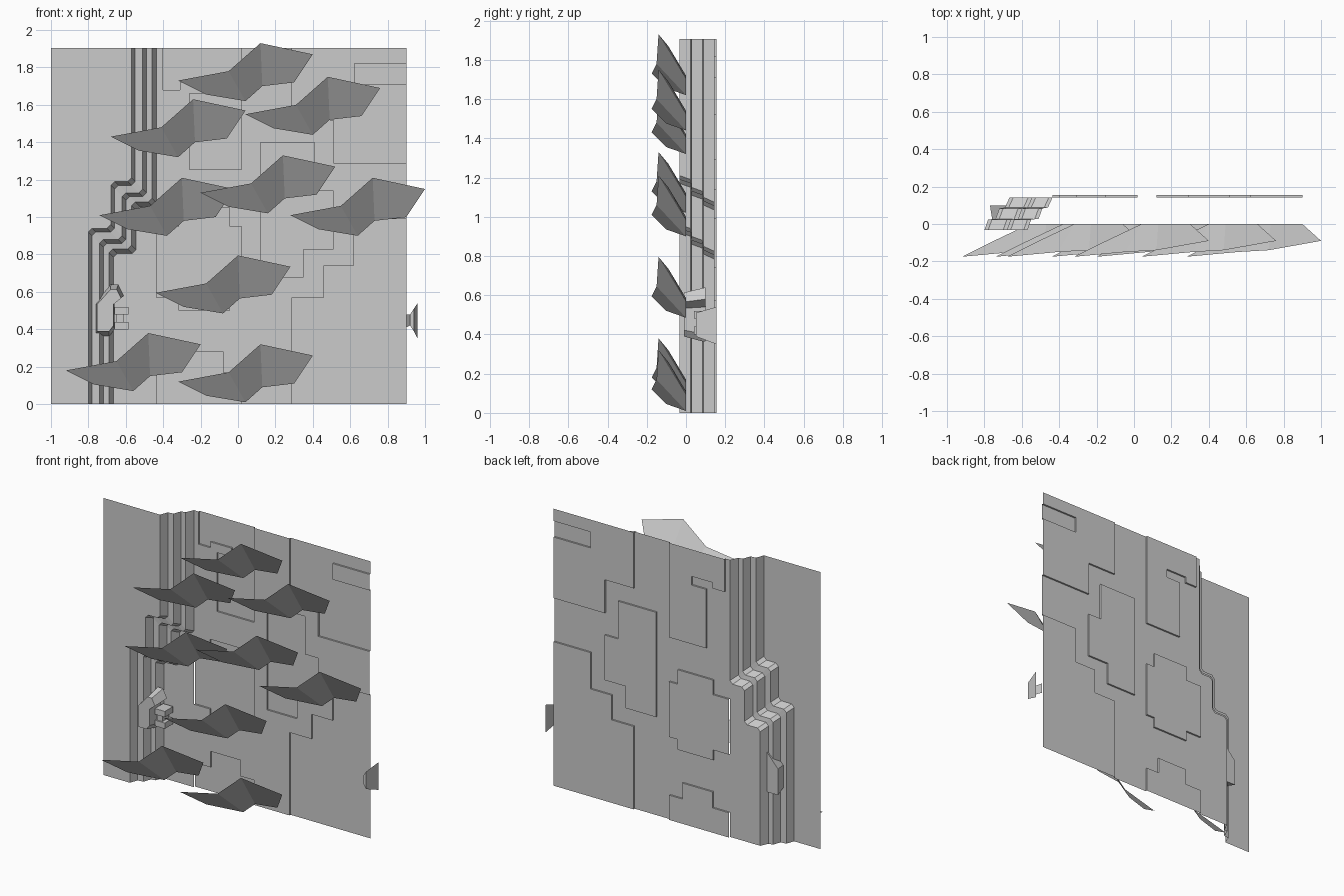
import bpy, bmesh

if "Cube" in bpy.data.objects:
    bpy.data.objects.remove(bpy.data.objects["Cube"])

stone = bpy.data.materials.new("light_grey")
stone.use_nodes = True
GREY = (0.6, 0.6, 0.6, 1)
stone.diffuse_color = GREY
stone.node_tree.nodes["Principled BSDF"].inputs["Base Color"].default_value = GREY

TOP, LEFT, RIGHT = 1.905, -1.0, 0.9
FLOOR, SUNK = 0.143, 0.155


def make(name, verts, faces):
    """Mesh object from points and faces."""
    mesh = bpy.data.meshes.new(name)
    mesh.from_pydata(verts, [], faces)
    mesh.materials.append(stone)
    obj = bpy.data.objects.new(name, mesh)
    bpy.context.collection.objects.link(obj)
    return obj


def strip(name, columns):
    """Sheet skinned between neighbouring columns of points."""
    n = len(columns[0])
    faces = [(c * n + i, c * n + n + i, c * n + n + i + 1, c * n + i + 1)
             for c in range(len(columns) - 1) for i in range(n - 1)]
    return make(name, [p for col in columns for p in col], faces)


def prism(name, outline, y0, y1, inset=0.0):
    """Outline in x and z extruded along y, its front shrunk by inset."""
    n = len(outline)
    cx = sum(p[0] for p in outline) / n
    cz = sum(p[1] for p in outline) / n
    k = 1 - inset
    front = [(cx + (x - cx) * k, y0, cz + (z - cz) * k) for x, z in outline]
    back = [(x, y1, z) for x, z in outline]
    sides = [(i, n + i, n + (i + 1) % n, (i + 1) % n) for i in range(n)]
    return make(name, front + back, sides + [tuple(range(n)), tuple(range(2 * n - 1, n - 1, -1))])


def box(name, x0, x1, y0, y1, z0, z1):
    return prism(name, [(x0, z0), (x1, z0), (x1, z1), (x0, z1)], y0, y1)


# Terraced cliff: a jogged edge line repeated down a stepped profile
edge = [(-0.80, 0), (-0.80, 0.92), (-0.78, 0.94), (-0.70, 0.94), (-0.68, 0.96),
        (-0.68, 1.17), (-0.66, 1.19), (-0.59, 1.19), (-0.57, 1.21), (-0.57, TOP)]
profile = [(0, -0.033), (0.02, 0.023), (0.06, 0.028), (0.08, 0.083),
           (0.11, 0.088), (0.135, FLOOR)]


def level(d, y, fixed_x=None):
    last = len(edge) - 1
    return [(x + d if fixed_x is None else fixed_x, y,
             z if i in (0, last) else z - d) for i, (x, z) in enumerate(edge)]


base_x = edge[-1][0] + profile[-1][0]
strip("terraced_cliff",
      [level(0, profile[0][1], LEFT)] + [level(d, y) for d, y in profile]
      + [level(profile[-1][0], FLOOR, base_x)])

# Floor with sunken beds, each bed a group of rectangles x0, x1, z0, z1
beds = [
    (0.29, 0.9, 0, 0.57), (0.46, 0.9, 0.57, 0.74), (0.62, 0.9, 0.74, 0.99),
    (0.29, 0.9, 1.52, TOP), (0.51, 0.9, 1.29, 1.52),
    (0.12, 0.35, 0.68, 1.40), (0.35, 0.41, 0.83, 1.40), (0.41, 0.51, 0.83, 1.14),
    (-0.315, -0.045, 0.5, 1.05), (base_x, 0.02, 0.57, 0.95),
    (-0.31, -0.08, 0, 0.28), (base_x, 0.02, 0, 0.17),
    (-0.26, 0.02, 1.255, TOP), (-0.40, -0.26, 1.68, TOP),
]
islands = [(0.62, 0.9, 1.71, 1.82), (-0.31, -0.15, 1.66, 1.72)]


def inside(rects, x, z):
    return any(a < x < b and c < z < d for a, b, c, d in rects)


rects = beds + islands
xs = sorted({base_x, RIGHT} | {v for r in rects for v in r[:2]})
zs = sorted({0, TOP} | {v for r in rects for v in r[2:]})


def depth(i, j):
    x, z = (xs[i] + xs[i + 1]) / 2, (zs[j] + zs[j + 1]) / 2
    return SUNK if inside(beds, x, z) and not inside(islands, x, z) else FLOOR


bm = bmesh.new()


def quad(*pts):
    bm.faces.new([bm.verts.new(p) for p in pts])


for i in range(len(xs) - 1):
    for j in range(len(zs) - 1):
        a, b, c, d, y = xs[i], xs[i + 1], zs[j], zs[j + 1], depth(i, j)
        quad((a, y, c), (b, y, c), (b, y, d), (a, y, d))
        if i + 2 < len(xs) and (e := depth(i + 1, j)) != y:
            quad((b, y, c), (b, e, c), (b, e, d), (b, y, d))
        if j + 2 < len(zs) and (e := depth(i, j + 1)) != y:
            quad((a, y, d), (b, y, d), (b, e, d), (a, e, d))
bmesh.ops.remove_doubles(bm, verts=bm.verts, dist=0.0001)
bmesh.ops.dissolve_limit(bm, angle_limit=0.02, verts=bm.verts, edges=bm.edges)
floor = make("sunken_floor", [], [])
bm.to_mesh(floor.data)
bm.free()

# Boulder and bracket set in the cliff
prism("cliff_boulder", [(-0.77, 0.36), (-0.69, 0.36), (-0.66, 0.40), (-0.66, 0.54),
                        (-0.61, 0.58), (-0.64, 0.64), (-0.68, 0.64), (-0.77, 0.54)],
      -0.01, 0.10, 0.2)
for side, z in (("lower", 0.40), ("upper", 0.48)):
    box("bracket_" + side + "_arm", -0.66, -0.585, 0.04, 0.13, z, z + 0.04)
box("bracket_post", -0.65, -0.61, 0.05, 0.12, 0.44, 0.48)

# Flared stub on the right rim
strip("rim_stub", [[(0.90, 0.145, 0.41), (0.90, 0.145, 0.48)],
                   [(0.92, 0.05, 0.42), (0.92, 0.05, 0.48)],
                   [(0.94, 0.05, 0.39), (0.94, 0.05, 0.51)],
                   [(0.96, 0.155, 0.35), (0.96, 0.155, 0.54)]])

# Leaning shards: outer edge and inner edge relative to the pointed tip
outer = [(0, -0.175, 0), (0.27, -0.15, 0.05), (0.44, -0.14, 0.2), (0.72, -0.09, 0.14)]
inner = [(0.15, -0.10, -0.075), (0.36, 0, -0.11), (0.45, 0, -0.03), (0.62, 0, -0.01)]
tips = [(-0.32, 1.73), (0.04, 1.55), (-0.68, 1.43), (-0.20, 1.13), (-0.74, 1.01),
        (0.28, 1.01), (-0.44, 0.595), (-0.92, 0.18), (-0.32, 0.12)]
for n, (tx, tz) in enumerate(tips, 1):
    strip(f"shard_{n}", [[(x + tx, y, z + tz) for x, y, z in row]
                         for row in (inner, outer)])
